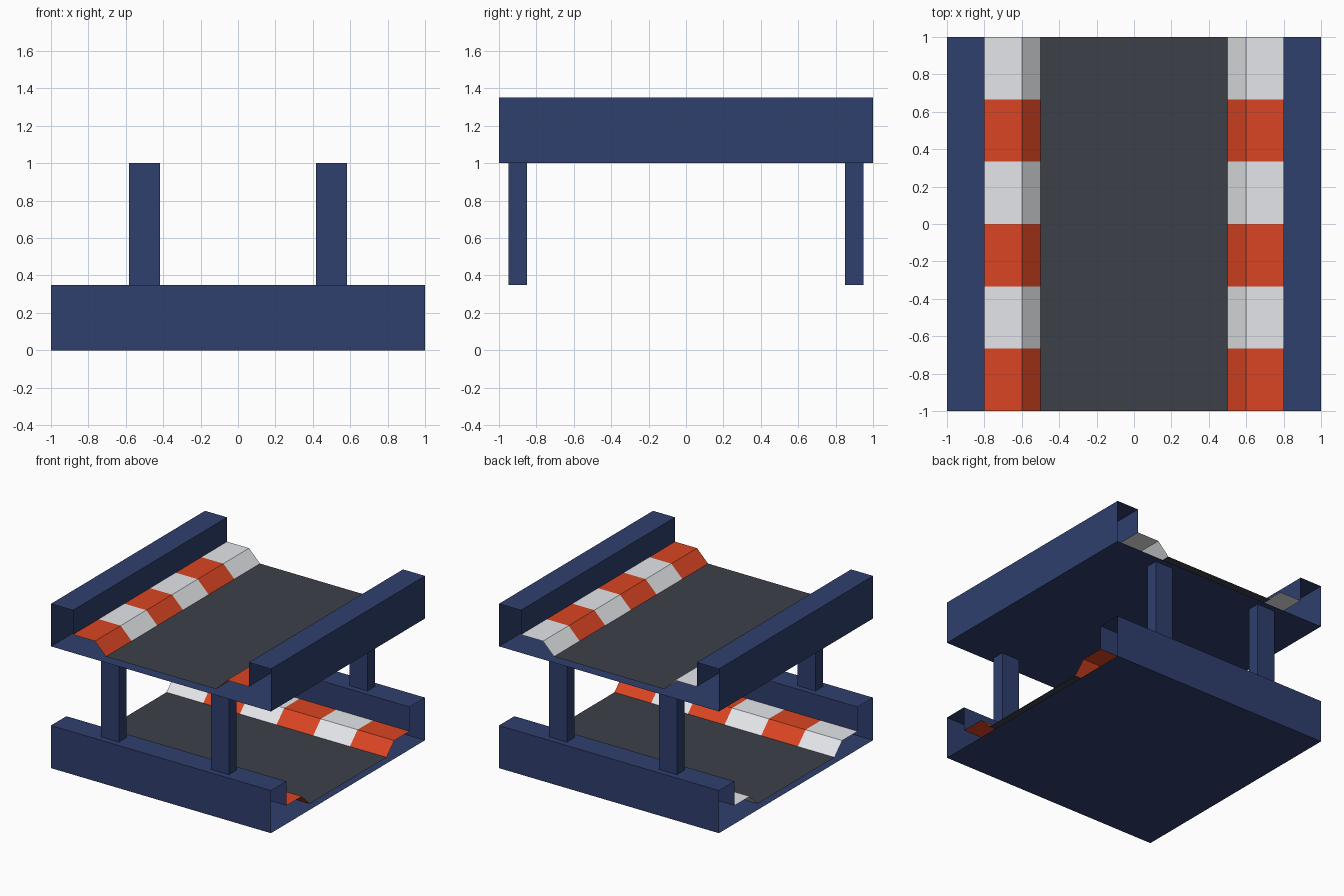
import bpy, bmesh
from math import pi
from mathutils import Matrix

if "Cube" in bpy.data.objects:
    bpy.data.objects.remove(bpy.data.objects["Cube"])


def material(name, rgb):
    m = bpy.data.materials.new(name)
    m.diffuse_color = (*rgb, 1)
    m.use_nodes = True
    m.node_tree.nodes["Principled BSDF"].inputs["Base Color"].default_value = m.diffuse_color
    return m


NAVY = material("navy", (0.028, 0.050, 0.155))
ASPHALT = material("asphalt", (0.045, 0.051, 0.064))
ORANGE = material("orange", (0.70, 0.060, 0.016))
WHITE = material("white", (0.78, 0.79, 0.82))


def add_object(name, bm, mats, matrix):
    mesh = bpy.data.meshes.new(name)
    bm.to_mesh(mesh)
    bm.free()
    for m in mats:
        mesh.materials.append(m)
    ob = bpy.data.objects.new(name, mesh)
    ob.matrix_world = matrix
    bpy.context.collection.objects.link(ob)


def sheet(name, profile, mats, matrix, segments=1):
    """Sweep an open (x, z) profile along y; materials alternate per segment."""
    bm = bmesh.new()
    rows = [[bm.verts.new((x, -1 + 2 * s / segments, z)) for x, z in profile]
            for s in range(segments + 1)]
    for s in range(segments):
        a, b = rows[s], rows[s + 1]
        for i in range(len(profile) - 1):
            f = bm.faces.new((a[i], a[i + 1], b[i + 1], b[i]))
            f.material_index = s % len(mats)
    add_object(name, bm, mats, matrix)


def track(prefix, matrix):
    # open-ended hollow side walls and bottom plate
    wall = [(0.8, 0.15), (0.8, 0.35), (1, 0.35), (1, 0)]
    sheet(prefix + "_channel", wall + [(-x, z) for x, z in reversed(wall)], [NAVY], matrix)
    # road surface
    sheet(prefix + "_road", [(-0.5, 0.05), (0.5, 0.05)], [ASPHALT], matrix)
    # striped kerbs
    kerb = [(0.5, 0.05), (0.6, 0.15), (0.8, 0.15)]
    sheet(prefix + "_right_kerb", kerb, [ORANGE, WHITE], matrix, 6)
    sheet(prefix + "_left_kerb", [(-x, z) for x, z in reversed(kerb)], [ORANGE, WHITE], matrix, 6)


# lower track runs along x, upper bridge track crosses it along y
track("lower_track", Matrix.Rotation(pi / 2, 4, 'Z'))
track("upper_track", Matrix.Translation((0, 0, 1)))

# four supporting pillars
for sx, side in ((-1, "left"), (1, "right")):
    for sy, end in ((-1, "front"), (1, "back")):
        bm = bmesh.new()
        bmesh.ops.create_cube(bm, size=1, matrix=Matrix.Diagonal((0.164, 0.1, 0.65, 1)))
        add_object(f"{end}_{side}_pillar", bm, [NAVY],
                   Matrix.Translation((0.5 * sx, 0.9 * sy, 0.675)))
